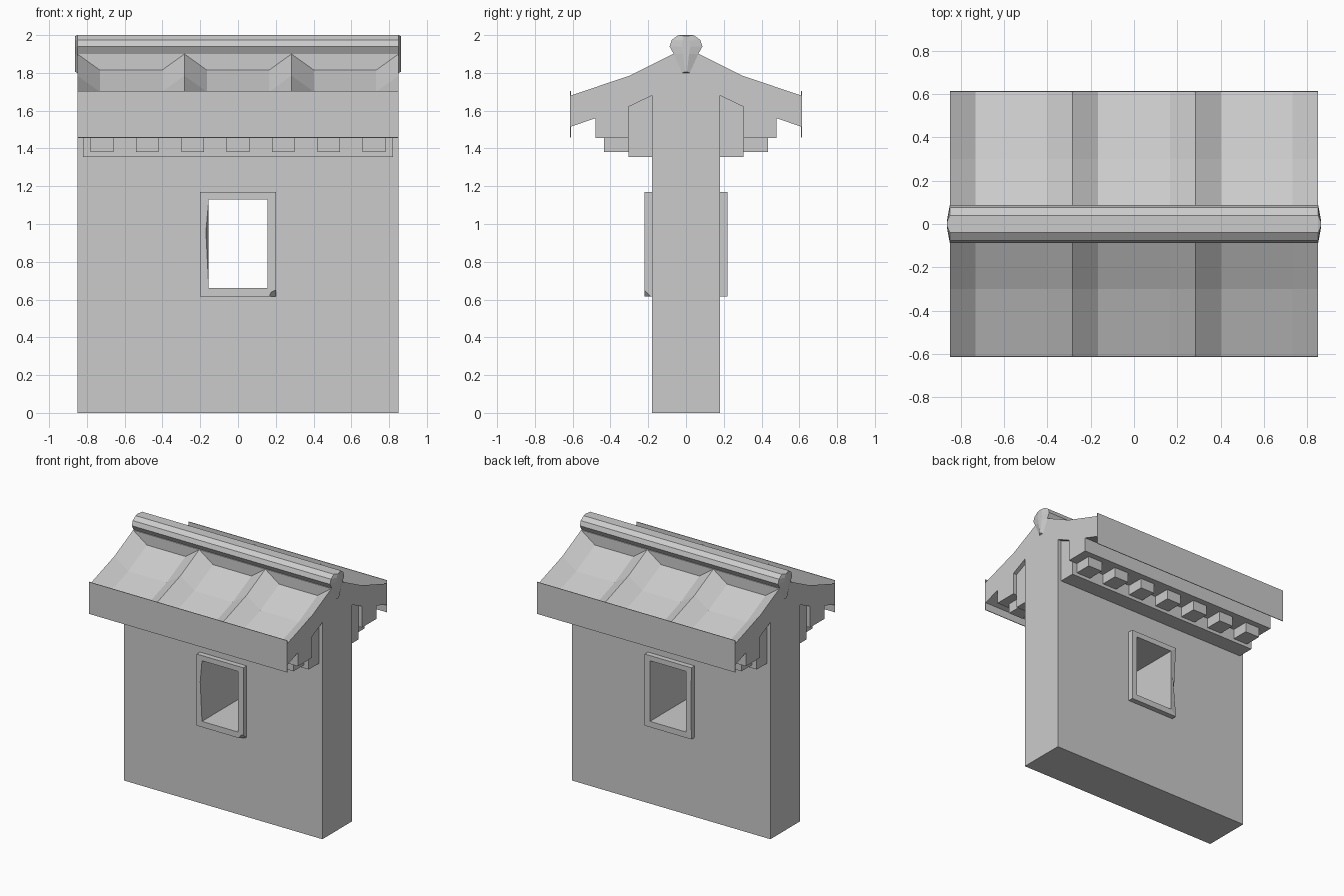
import bpy
import bmesh
from mathutils import Vector

cube = bpy.data.objects.get("Cube")
if cube:
    bpy.data.objects.remove(cube, do_unlink=True)

stone = bpy.data.materials.new("grey_stone")
stone.use_nodes = True
GREY = (0.6, 0.6, 0.6, 1)
stone.diffuse_color = GREY
stone.node_tree.nodes["Principled BSDF"].inputs["Base Color"].default_value = GREY


def finish(name, bm):
    """Clean the mesh and turn it into a named object."""
    bmesh.ops.remove_doubles(bm, verts=bm.verts, dist=0.0005)
    bmesh.ops.recalc_face_normals(bm, faces=bm.faces)
    mesh = bpy.data.meshes.new(name)
    bm.to_mesh(mesh)
    bm.free()
    mesh.materials.append(stone)
    obj = bpy.data.objects.new(name, mesh)
    bpy.context.collection.objects.link(obj)
    return obj


def loft(name, stations):
    """Bridge (x, [(y, z), ...]) sections along x and cap both ends."""
    bm = bmesh.new()
    rings = [[bm.verts.new((x, y, z)) for y, z in pts] for x, pts in stations]
    n = len(rings[0])
    for a, b in zip(rings, rings[1:]):
        for i in range(n):
            j = (i + 1) % n
            bm.faces.new((a[i], a[j], b[j], b[i]))
    bm.faces.new(rings[0])
    bm.faces.new(rings[-1])
    return finish(name, bm)


def prism(name, x0, x1, pts):
    return loft(name, [(x0, pts), (x1, pts)])


def box(name, x0, x1, y0, y1, z0, z1):
    return prism(name, x0, x1, [(y0, z0), (y1, z0), (y1, z1), (y0, z1)])


def mirrored(half):
    """Close a half section across y = 0."""
    return half + [(-y, z) for y, z in reversed(half) if y > 0]


def pierced_slab(outer, inner, y0, y1):
    """Upright slab with a rectangular opening; rects are (x0, x1, z0, z1)."""
    bm = bmesh.new()

    def ring(rect, y):
        a, b, c, d = rect
        return [bm.verts.new((x, y, z)) for x, z in ((a, c), (b, c), (b, d), (a, d))]

    loops = [ring(outer, y0), ring(outer, y1), ring(inner, y1), ring(inner, y0)]
    for k in range(4):
        a, b = loops[k], loops[(k + 1) % 4]
        for i in range(4):
            j = (i + 1) % 4
            bm.faces.new((a[i], a[j], b[j], b[i]))
    return bm


def chip(bm, x, y, z, shift):
    """Nick the upright edge at (x, y) near height z."""
    for e in bm.edges:
        if all(abs(v.co.x - x) < 0.001 and abs(v.co.y - y) < 0.001 for v in e.verts):
            low = min(e.verts, key=lambda v: v.co.z)
            high = e.other_vert(low)
            fac = (z - low.co.z) / (high.co.z - low.co.z)
            vert = bmesh.utils.edge_split(e, low, fac)[1]
            vert.co += Vector(shift)
            return


# Wall with a window opening
HALF = 0.85
OPENING = (-0.155, 0.155, 0.66, 1.13)
FRAME = (-0.2, 0.2, 0.615, 1.17)
finish("wall", pierced_slab((-HALF, HALF, 0, 1.68), OPENING, -0.18, 0.18))

# Worn window frames
bm = pierced_slab(FRAME, OPENING, -0.22, -0.18)
corner = [v for v in bm.verts if (v.co - Vector((0.2, -0.22, 0.615))).length < 0.001]
bmesh.ops.bevel(bm, geom=corner, offset=0.035, segments=1, affect='VERTICES')
chip(bm, -0.155, -0.22, 0.96, (-0.015, 0, 0))
finish("front_window_frame", bm)
bm = pierced_slab(FRAME, OPENING, 0.18, 0.22)
chip(bm, -0.2, 0.22, 0.84, (0.01, -0.01, 0))
finish("back_window_frame", bm)


# Roof with troughs between raised ribs
def roof_section(drop):
    return mirrored([
        (0, 1.92), (0.07, 1.9), (0.07, 1.9 - drop), (0.3, 1.785 - drop),
        (0.61, 1.68 - drop), (0.61, 1.515), (0.48, 1.56), (0.48, 1.455),
        (0.305, 1.455), (0.305, 1.62), (0.18, 1.68)])


RIB, TROUGH = roof_section(0), roof_section(0.085)
BAY = 2 * HALF / 3
stations = [(-HALF, RIB)]
for i in range(3):
    mid = (i - 1) * BAY
    stations += [(mid - 0.165, TROUGH), (mid + 0.165, TROUGH), (mid + BAY / 2, RIB)]
loft("roof", stations)

# Ridge roll with slightly domed ends
roll = mirrored([(0.04, 2), (0.075, 1.975), (0.087, 1.94), (0.065, 1.9), (0.02, 1.8)])
dome = [(y * 0.25, 1.9 + (z - 1.9) * 0.95) for y, z in roll]
loft("ridge_roll", [(-0.862, dome), (-HALF, roll), (HALF, roll), (0.862, dome)])

# Eave boards, cornices and dentils on both sides
for side, s in (("front", -1), ("back", 1)):
    box(side + "_eave_board", -HALF, HALF, s * 0.608, s * 0.613, 1.458, 1.705)
    prism(side + "_cornice", -0.82, 0.82,
          [(s * y, z) for y, z in ((0.17, 1.355), (0.305, 1.355), (0.305, 1.62), (0.17, 1.685))])
    for i in range(7):
        x = (i - 3) * 0.24
        box(f"{side}_dentil_{i + 1}", x - 0.06, x + 0.06, s * 0.3, s * 0.435, 1.38, 1.456)
